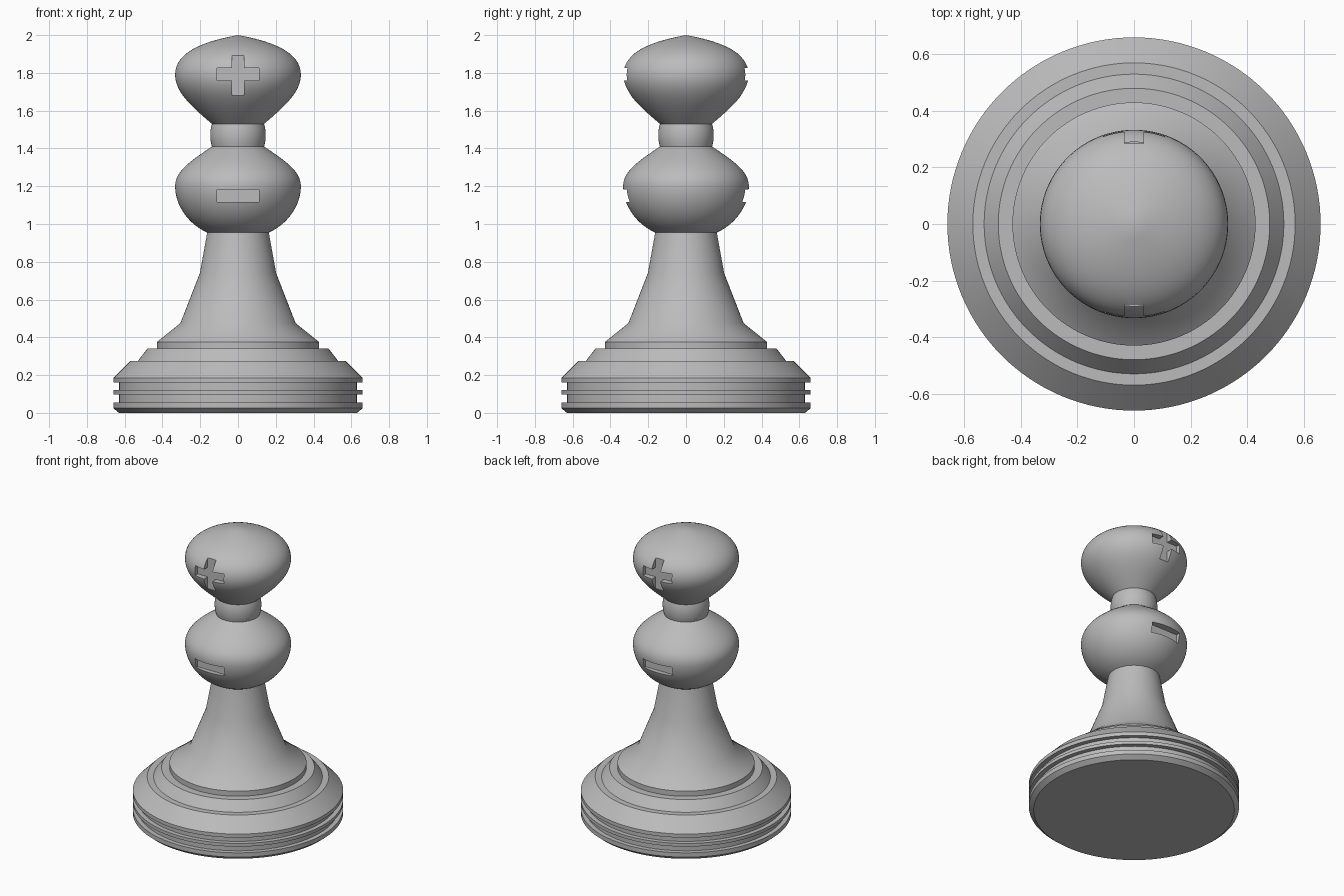
import bpy, bmesh, math
from mathutils import Vector
from mathutils.geometry import interpolate_bezier

cube = bpy.data.objects.get("Cube")
if cube:
    bpy.data.objects.remove(cube, do_unlink=True)

SEGMENTS = 128
FLOOR = 0.285  # distance of the recess floors from the axis

grey = bpy.data.materials.new("grey")
grey.use_nodes = True
grey.diffuse_color = (0.5, 0.5, 0.5, 1)
grey.node_tree.nodes["Principled BSDF"].inputs["Base Color"].default_value = (0.5, 0.5, 0.5, 1)


def make_object(name, bm):
    bmesh.ops.recalc_face_normals(bm, faces=bm.faces)
    mesh = bpy.data.meshes.new(name)
    bm.to_mesh(mesh)
    bm.free()
    mesh.materials.append(grey)
    obj = bpy.data.objects.new(name, mesh)
    bpy.context.collection.objects.link(obj)
    return obj


def curve(*points, steps=14):
    """Points of a Bezier arc given as start, handle, handle, end."""
    return [(p.x, p.y) for p in interpolate_bezier(*[Vector(p) for p in points], steps)]


def lathe(name, profile):
    bm = bmesh.new()
    verts = [bm.verts.new((r, 0, z)) for r, z in profile]
    edges = [bm.edges.new(pair) for pair in zip(verts, verts[1:])]
    bmesh.ops.spin(bm, geom=verts + edges, cent=(0, 0, 0), axis=(0, 0, 1),
                   angle=math.tau, steps=SEGMENTS, use_merge=True)
    bmesh.ops.remove_doubles(bm, verts=bm.verts, dist=1e-5)
    return make_object(name, bm)


def cutter(name, outline):
    """Prisms on the front and back that stop at the recess floor."""
    bm = bmesh.new()
    for side in (-1, 1):
        face = bm.faces.new([bm.verts.new((x, side * FLOOR, z)) for x, z in outline])
        top = bmesh.ops.extrude_face_region(bm, geom=[face])
        moved = [v for v in top["geom"] if isinstance(v, bmesh.types.BMVert)]
        bmesh.ops.translate(bm, verts=moved, vec=(0, side * 0.15, 0))
    obj = make_object(name, bm)
    obj.hide_render = True
    obj.hide_viewport = True
    obj.display_type = 'WIRE'
    return obj


# Stepped base with two grooves, then the flared stem
base = [(0, 0), (0.63, 0), (0.66, 0.025), (0.66, 0.055), (0.63, 0.055),
        (0.63, 0.098), (0.66, 0.098), (0.66, 0.12), (0.63, 0.12),
        (0.63, 0.16), (0.66, 0.16), (0.66, 0.185), (0.57, 0.275),
        (0.53, 0.275), (0.48, 0.34), (0.43, 0.34), (0.43, 0.375)]
stem = [(0.305, 0.475), (0.202, 0.74)]

# Lower bulb, neck and head
bulb = (curve((0.163, 0.955), (0.265, 1.0), (0.333, 1.1), (0.333, 1.2))
        + curve((0.333, 1.2), (0.333, 1.28), (0.25, 1.335), (0.138, 1.41))[1:])
neck = curve((0.138, 1.41), (0.15, 1.45), (0.15, 1.49), (0.138, 1.53), steps=8)[1:]
head = (curve((0.138, 1.53), (0.25, 1.625), (0.333, 1.7), (0.333, 1.79))[1:]
        + curve((0.333, 1.79), (0.333, 1.89), (0.23, 1.96), (0, 2))[1:])
pawn = lathe("pawn_body", base + stem + bulb + neck + head)

# Plus and minus recesses
w, h, low, mid, top = 0.11, 0.033, 1.68, 1.793, 1.9
plus = [(-h, low), (h, low), (h, mid - h), (w, mid - h), (w, mid + h), (h, mid + h),
        (h, top), (-h, top), (-h, mid + h), (-w, mid + h), (-w, mid - h), (-h, mid - h)]
minus = [(-w, 1.117), (w, 1.117), (w, 1.183), (-w, 1.183)]
for name, outline in (("plus_cutter", plus), ("minus_cutter", minus)):
    cut = pawn.modifiers.new(name, 'BOOLEAN')
    cut.operation = 'DIFFERENCE'
    cut.solver = 'EXACT'
    cut.object = cutter(name, outline)

# Bake the cuts, then smooth while keeping the steps sharp
bpy.ops.object.select_all(action='DESELECT')
bpy.context.view_layer.objects.active = pawn
pawn.select_set(True)
for name in [m.name for m in pawn.modifiers]:
    bpy.ops.object.modifier_apply(modifier=name)
bpy.ops.object.shade_smooth_by_angle(angle=math.radians(35))
